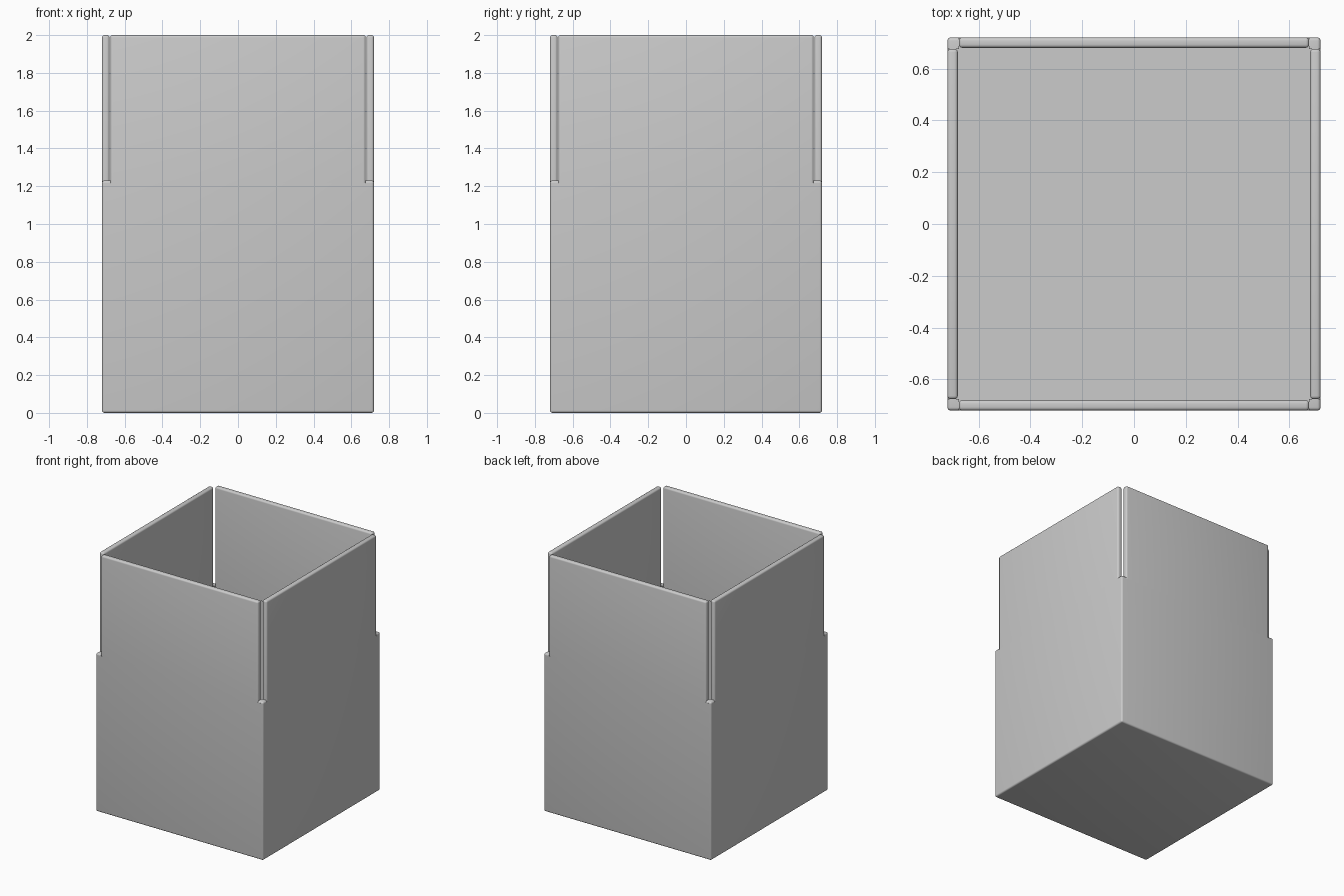
import bpy, bmesh
from mathutils import Vector

if "Cube" in bpy.data.objects:
    bpy.data.objects.remove(bpy.data.objects["Cube"])

OUT, WALL, NOTCH, TOP = 0.72, 0.04, 1.23, 2.0   # half width, thickness, slot base, height
JOIN = NOTCH - 0.012                            # where panels and corner caps meet the tub
R = 0.013                                       # edge rounding


def finish(bm, name):
    bmesh.ops.recalc_face_normals(bm, faces=bm.faces[:])
    me = bpy.data.meshes.new(name)
    bm.to_mesh(me)
    bm.free()
    ob = bpy.data.objects.new(name, me)
    bpy.context.collection.objects.link(ob)
    bpy.ops.object.select_all(action='DESELECT')
    ob.select_set(True)
    bpy.context.view_layer.objects.active = ob
    bpy.ops.object.shade_smooth_by_angle(angle=0.6)


def box(lo, hi):
    bm = bmesh.new()
    bmesh.ops.create_cube(bm, size=1)
    lo, hi = Vector(lo), Vector(hi)
    for v in bm.verts:
        v.co = [(a + b) / 2 + c * (b - a) for a, b, c in zip(lo, hi, v.co)]
    return bm


def round_edges(bm, test):
    edges = [e for e in bm.edges if test(*[v.co for v in e.verts])]
    bmesh.ops.bevel(bm, geom=edges, offset=R, segments=4, profile=0.5, affect='EDGES')


def drop_bottom(bm):
    low = min(v.co.z for v in bm.verts)
    faces = [f for f in bm.faces if all(abs(v.co.z - low) < 1e-5 for v in f.verts)]
    bmesh.ops.delete(bm, geom=faces, context='FACES_ONLY')


# Lower tub: hollow box with a floor, rounded outside
bm = box((-OUT, -OUT, 0), (OUT, OUT, JOIN))
top = max(bm.faces, key=lambda f: f.calc_center_median().z)
bmesh.ops.inset_region(bm, faces=[top], thickness=WALL)
new = bmesh.ops.extrude_face_region(bm, geom=[top])['geom']
for v in new:
    if isinstance(v, bmesh.types.BMVert):
        v.co.z = WALL
if top.is_valid:
    bmesh.ops.delete(bm, geom=[top], context='FACES_ONLY')
round_edges(bm, lambda a, b: min(a.z, b.z) < 1e-5)
outer = lambda p: abs(abs(p.x) - OUT) < 1e-4 and abs(abs(p.y) - OUT) < 1e-4
round_edges(bm, lambda a, b: abs(a.z - b.z) > 0.5 and (outer(a) or outer(b)))
finish(bm, "tub")

# Four upper wall panels separated by corner slots
END = OUT - WALL - 0.004
for name, axis, s in (("front_panel", 1, -1), ("back_panel", 1, 1),
                      ("left_panel", 0, -1), ("right_panel", 0, 1)):
    lo, hi = [-END, -END, JOIN], [END, END, TOP]
    lo[axis], hi[axis] = sorted((s * OUT, s * (OUT - WALL)))
    bm = box(lo, hi)
    # long faces stay flat, ends and top edge are rounded
    round_edges(bm, lambda a, b: max(a.z, b.z) > JOIN + 0.1)
    drop_bottom(bm)
    finish(bm, name)

# Rounded caps on the corner posts at the slot base
for i, (sx, sy) in enumerate(((-1, -1), (1, -1), (1, 1), (-1, 1))):
    xs = sorted((sx * OUT, sx * END))
    ys = sorted((sy * OUT, sy * END))
    bm = box((xs[0], ys[0], JOIN - 0.002), (xs[1], ys[1], NOTCH))
    R = 0.0125
    round_edges(bm, lambda a, b: (min(a.z, b.z) > NOTCH - 1e-4
                                  and (abs(a.x + b.x) > 2 * OUT - 1e-4 or abs(a.y + b.y) > 2 * OUT - 1e-4))
                or (abs(a.z - b.z) > 0.005 and outer(a)))
    drop_bottom(bm)
    finish(bm, f"corner_cap_{i + 1}")
